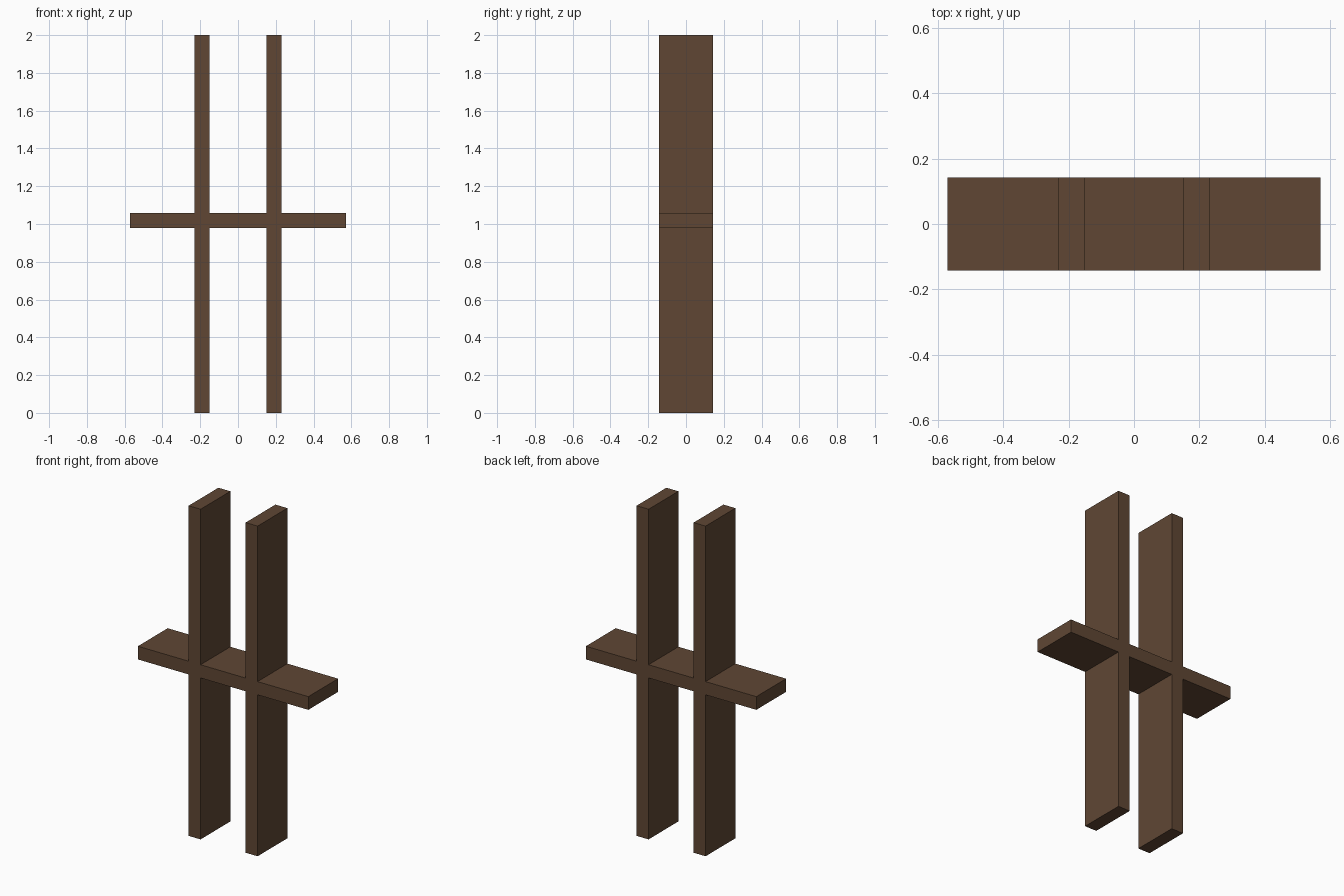
import bpy
import bmesh
from mathutils import Matrix, Vector

if "Cube" in bpy.data.objects:
    bpy.data.objects.remove(bpy.data.objects["Cube"])

HALF_DEPTH = 0.1425
POST_IN, POST_OUT = 0.151, 0.231
SHELF_END = 0.571
SHELF_Z = (0.978, 1.058)

wood = bpy.data.materials.new("dark_wood")
wood.diffuse_color = (0.115, 0.062, 0.034, 1.0)
wood.use_nodes = True
wood.node_tree.nodes["Principled BSDF"].inputs["Base Color"].default_value = wood.diffuse_color


def board(name, x0, x1, z0, z1):
    """Box spanning the full depth between the given x and z limits."""
    bm = bmesh.new()
    bmesh.ops.create_cube(bm, size=1.0)
    size = Vector((x1 - x0, 2 * HALF_DEPTH, z1 - z0))
    centre = Vector(((x0 + x1) / 2, 0, (z0 + z1) / 2))
    bm.transform(Matrix.LocRotScale(centre, None, size))
    mesh = bpy.data.meshes.new(name)
    bm.to_mesh(mesh)
    bm.free()
    mesh.materials.append(wood)
    obj = bpy.data.objects.new(name, mesh)
    bpy.context.collection.objects.link(obj)
    return obj


# Uprights and the outer shelf ends, mirrored left and right
for side, s in (("left", -1), ("right", 1)):
    board(f"{side}_upright", *sorted((s * POST_IN, s * POST_OUT)), 0, 2)
    board(f"{side}_shelf_end", *sorted((s * POST_OUT, s * SHELF_END)), *SHELF_Z)

# Shelf section between the uprights
board("middle_shelf", -POST_IN, POST_IN, *SHELF_Z)
